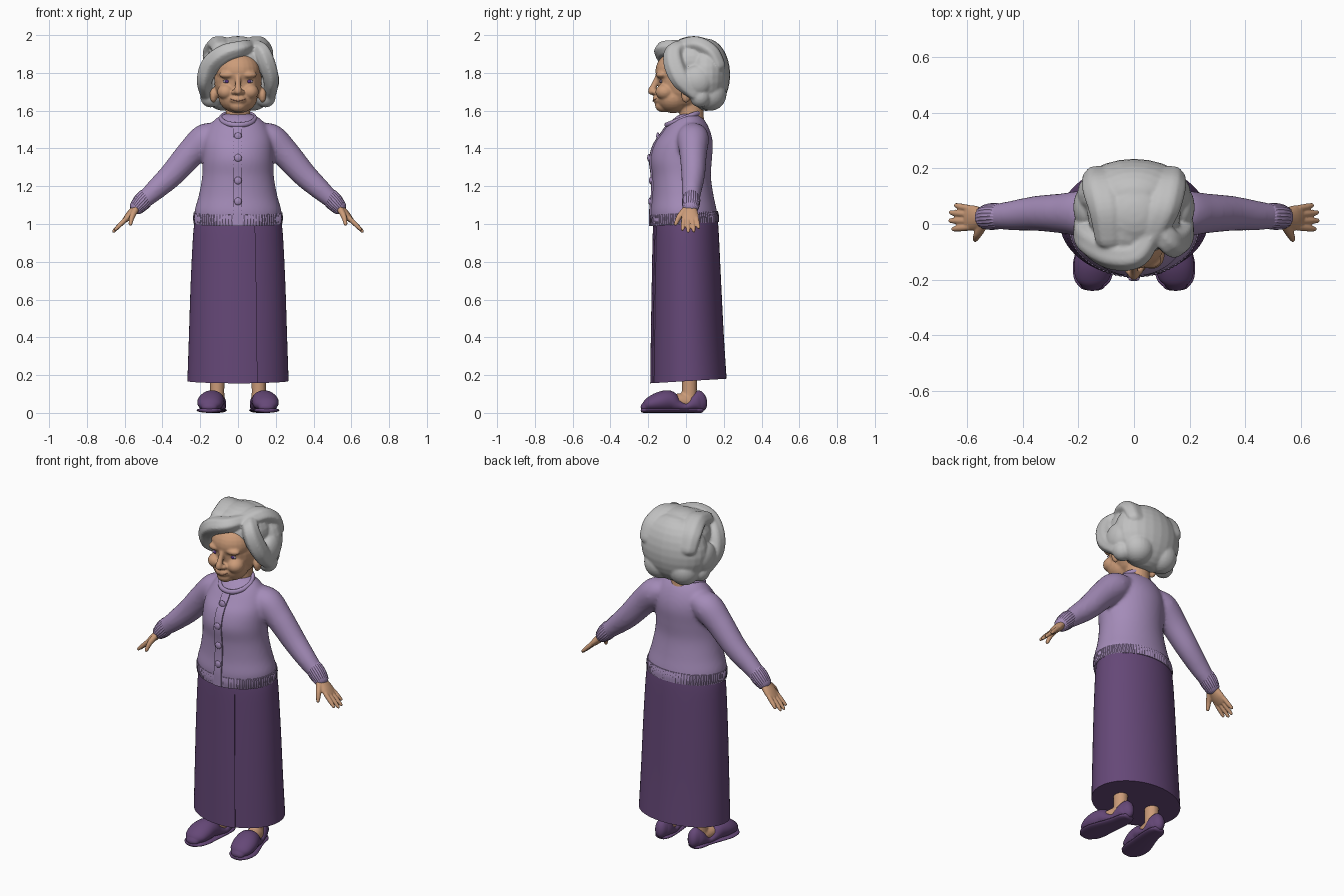
import bpy, bmesh, math
from mathutils import Vector, Matrix
from mathutils.bvhtree import BVHTree

if "Cube" in bpy.data.objects:
    bpy.data.objects.remove(bpy.data.objects["Cube"], do_unlink=True)


def material(name, red, green, blue):
    mat = bpy.data.materials.new(name)
    mat.use_nodes = True
    mat.diffuse_color = (red, green, blue, 1)
    shader = next(n for n in mat.node_tree.nodes if n.type == "BSDF_PRINCIPLED")
    shader.inputs["Base Color"].default_value = (red, green, blue, 1)
    shader.inputs["Roughness"].default_value = 0.7
    return mat


SKIN = material("warm skin", 0.6, 0.33, 0.19)
LIPS = material("lip brown", 0.4, 0.19, 0.12)
HAIR = material("silver hair", 0.53, 0.53, 0.53)
LILAC = material("lilac knit", 0.37, 0.26, 0.48)
PURPLE = material("dark purple cloth", 0.13, 0.064, 0.185)
EYE = material("pale eye", 0.55, 0.45, 0.58)
IRIS = material("violet iris", 0.1, 0.04, 0.25)


def spline(points, steps=6):
    """Catmull-Rom interpolation of tuples of any length."""
    out, last = [], len(points) - 1
    for i in range(last):
        four = points[max(i - 1, 0)], points[i], points[i + 1], points[min(i + 2, last)]
        for k in range(steps):
            t = k / steps
            out.append([(2*q + (r-p)*t + (2*p - 5*q + 4*r - s)*t*t + (3*q - p - 3*r + s)*t**3) / 2
                        for p, q, r, s in zip(*four)])
    return out + [list(points[-1])]


def skin_rows(bm, rows, closed=True):
    """Bridge rows of points with quads; closed rows are capped too."""
    grid = [[bm.verts.new(co) for co in row] for row in rows]
    n = len(rows[0])
    for low, high in zip(grid, grid[1:]):
        for i in range(n if closed else n - 1):
            j = (i + 1) % n
            bm.faces.new((low[i], low[j], high[j], high[i]))
    if closed:
        bm.faces.new(grid[0][::-1])
        bm.faces.new(grid[-1])


def tube(bm, points, ref=(0, 1, 0), n=20, wave=0, waves=6):
    """Round-ended tube through (x, y, z, half width along ref, half height)."""
    path = spline(points)
    spots = [Vector(p[:3]) for p in path]
    rows = []

    def ring(index, slide=0, scale=1):
        a, b = spots[max(index - 1, 0)], spots[min(index + 1, len(spots) - 1)]
        along = (b - a).normalized()
        side = Vector(ref)
        side = (side - along * side.dot(along)).normalized()
        up = along.cross(side)
        w, h = path[index][3:]
        centre = spots[index] + along * slide * min(w, h)
        row = []
        for k in range(n):
            ang = math.tau * k / n
            grow = scale * (1 + wave * math.cos(waves * ang))
            row.append(centre + side * w * grow * math.cos(ang) + up * h * grow * math.sin(ang))
        rows.append(row)

    tilts = [math.radians(d) for d in (80, 55, 30)]
    for t in tilts:
        ring(0, -math.sin(t), math.cos(t))
    for i in range(len(path)):
        ring(i)
    for t in reversed(tilts):
        ring(len(path) - 1, math.sin(t), math.cos(t))
    skin_rows(bm, rows)


def outline(ring, ang, slope, push=0):
    z, half, front, back = ring
    y = (front + back) / 2 + ((back - front) / 2 + push) * math.sin(ang)
    return ((half + push) * math.cos(ang), y, z + slope * y)


def loft(bm, rings, n=64, slope=0.06, rib=0):
    """Stack of oval rings given as (z, half width, front y, back y)."""
    skin_rows(bm, [[outline(r, math.tau * k / n, slope, rib * (k % 2)) for k in range(n)]
                   for r in spline(rings)])


def blob(bm, centre, radii):
    matrix = Matrix.Translation(centre) @ Matrix.Diagonal((*radii, 1))
    bmesh.ops.create_uvsphere(bm, u_segments=24, v_segments=14, radius=1, matrix=matrix)


def finish(name, bm, mat, voxel=0, relax=4):
    bmesh.ops.recalc_face_normals(bm, faces=bm.faces)
    mesh = bpy.data.meshes.new(name)
    bm.to_mesh(mesh)
    bm.free()
    mesh.materials.append(mat)
    obj = bpy.data.objects.new(name, mesh)
    bpy.context.collection.objects.link(obj)
    for other in bpy.context.selected_objects:
        other.select_set(False)
    obj.select_set(True)
    bpy.context.view_layer.objects.active = obj
    bpy.ops.object.shade_smooth_by_angle(angle=math.radians(40))
    if voxel:
        remesh = obj.modifiers.new("Fuse", "REMESH")
        remesh.mode, remesh.voxel_size, remesh.use_smooth_shade = "VOXEL", voxel, True
        smooth = obj.modifiers.new("Relax", "SMOOTH")
        smooth.factor, smooth.iterations = 0.5, relax
    return obj


def flip(points, s):
    return [(s * p[0], *p[1:]) for p in points]


def surface(obj):
    """Return a probe giving the front y of an object at x, z."""
    tree = BVHTree.FromObject(obj, bpy.context.evaluated_depsgraph_get())

    def probe(x, z):
        spot = tree.ray_cast(Vector((x, -1, z)), Vector((0, 1, 0)))[0]
        return spot.y if spot else -0.15
    return probe


# Long skirt with an overlapping wrap panel
skirt = [(1.03, .225, -.165, .165), (.95, .237, -.17, .173), (.7, .25, -.175, .185),
         (.4, .26, -.18, .2), (.168, .268, -.183, .215)]
bm = bmesh.new()
loft(bm, skirt)
finish("skirt", bm, PURPLE)
bm = bmesh.new()
rows = []
for r in spline(skirt):
    row = [outline(r, math.radians(-68), 0.06, -0.006)]
    for k in range(25):
        row.append(outline(r, math.radians(-68 - 112 * k / 24), 0.06, 0.008 * (1 - k / 24)))
    rows.append(row)
skin_rows(bm, rows, closed=False)
finish("skirt_wrap_panel", bm, PURPLE)

# Cardigan body fused with both sleeves
bm = bmesh.new()
loft(bm, [(1.02, .228, -.185, .17), (1.07, .23, -.187, .163), (1.15, .208, -.178, .146),
          (1.25, .19, -.178, .132), (1.34, .187, -.188, .137), (1.42, .185, -.168, .142),
          (1.48, .172, -.128, .132), (1.535, .14, -.088, .108), (1.57, .1, -.05, .08),
          (1.585, .06, -.02, .06)], slope=0)
sleeve = [(.1, .035, 1.485, .07, .055), (.17, .037, 1.45, .085, .083), (.25, .038, 1.375, .073, .076),
          (.35, .038, 1.262, .063, .066), (.44, .03, 1.178, .053, .055), (.51, .027, 1.115, .043, .043)]
for s in (1, -1):
    tube(bm, flip(sleeve, s))
cardigan = finish("cardigan", bm, LILAC, voxel=0.011, relax=5)
chest = surface(cardigan)

# Ribbed hem, cuffs and neckband
bm = bmesh.new()
loft(bm, [(1.0, .231, -.187, .172), (1.03, .235, -.19, .172), (1.06, .232, -.187, .165)],
     n=180, rib=0.003)
finish("cardigan_hem", bm, LILAC)
for side, s in (("left", 1), ("right", -1)):
    bm = bmesh.new()
    tube(bm, flip([(.488, .028, 1.14, .046, .047), (.51, .027, 1.116, .047, .047),
                   (.53, .025, 1.094, .044, .042)], s), n=96, wave=0.025, waves=24)
    finish(side + "_cuff", bm, LILAC)
bm = bmesh.new()
rows = []
for k in range(49):
    a = math.tau * k / 48
    y = -0.014 + 0.088 * math.sin(a)
    rows.append((0.09 * math.cos(a), y, 1.563 + 0.38 * y, 0.014, 0.012))
tube(bm, rows[::4], ref=(0, 0, 1), n=12)
finish("neckband", bm, LILAC)

# Button placket following the chest
bm = bmesh.new()
rows = []
for k in range(27):
    z = 0.99 + 0.53 * k / 26
    rows.append([(x, chest(x, max(z, 1.06)) - lift, z) for x, lift in
                 ((-.026, -.006), (-.026, .008), (0, .009), (.022, .008), (.022, -.006))])
skin_rows(bm, rows, closed=False)
finish("button_placket", bm, LILAC)
bm = bmesh.new()
for z in (1.12, 1.23, 1.35, 1.465):
    blob(bm, (0, chest(0, z) - 0.01, z), (.02, .009, .02))
finish("buttons", bm, LILAC)

# Hands with four fingers and a thumb
for side, s in (("left", 1), ("right", -1)):
    bm = bmesh.new()
    tube(bm, flip([(.515, .025, 1.11, .03, .024), (.545, .023, 1.077, .036, .024),
                   (.575, .022, 1.045, .045, .021), (.597, .022, 1.022, .044, .015)], s))
    for root, tip, reach in ((.056, .067, .04), (.034, .041, .058), (.01, .012, .06), (-.012, -.018, .05)):
        tube(bm, flip([(.59, root, 1.03, .012, .013), (.6 + reach / 2, (root + tip) / 2, 1.02 - reach / 2, .012, .012),
                       (.598 + reach, tip, 1.022 - reach, .009, .009)], s), n=12)
    tube(bm, flip([(.54, .0, 1.08, .018, .018), (.56, -.035, 1.04, .015, .015),
                   (.57, -.055, 1.0, .01, .01)], s), ref=(1, 0, 0), n=12)
    finish(side + "_hand", bm, SKIN, voxel=0.004, relax=3)

# Legs, feet and slip-on shoes
last = [(.108, .075, .115, .036), (.11, .05, .1, .047), (.115, .0, .052, .052), (.125, -.05, .075, .058),
        (.135, -.09, .112, .064), (.145, -.14, .105, .07), (.15, -.19, .078, .062), (.151, -.215, .05, .042)]
for side, s in (("left", 1), ("right", -1)):
    bm = bmesh.new()
    tube(bm, flip([(.11, .02, .4, .045, .045), (.11, .018, .14, .04, .038), (.11, .018, .05, .04, .04)], s))
    tube(bm, flip([(.11, .03, .055, .042, .04), (.122, -.03, .062, .044, .042),
                   (.135, -.09, .055, .045, .035)], s), ref=(1, 0, 0))
    finish(side + "_leg", bm, SKIN, voxel=0.007, relax=3)
    bm = bmesh.new()
    tube(bm, flip([(x, y, h / 2 + .006, w, h / 2) for x, y, h, w in last], s), ref=(1, 0, 0), n=28)
    finish(side + "_shoe", bm, PURPLE)
    bm = bmesh.new()
    tube(bm, flip([(x, y * 1.05, .014, w * 1.06, .014) for x, y, h, w in last], s), ref=(1, 0, 0), n=28)
    finish(side + "_sole", bm, PURPLE)

# Head and neck sculpted from fused blobs
bm = bmesh.new()
tube(bm, [(0, .035, 1.5, .08, .07), (0, .03, 1.57, .066, .064), (0, .03, 1.66, .068, .068)], ref=(1, 0, 0))
blob(bm, (0, -.01, 1.765), (.126, .14, .165))
blob(bm, (0, -.055, 1.81), (.116, .107, .1))
blob(bm, (0, -.068, 1.67), (.103, .092, .083))
blob(bm, (0, -.12, 1.628), (.046, .044, .037))
blob(bm, (0, -.145, 1.66), (.045, .032, .026))
tube(bm, [(0, -.148, 1.785, .014, .014), (0, -.166, 1.74, .015, .016), (0, -.18, 1.71, .02, .02)], ref=(1, 0, 0))
blob(bm, (0, -.177, 1.702), (.022, .025, .019))
for s in (1, -1):
    blob(bm, (s * .02, -.162, 1.698), (.016, .018, .014))
    blob(bm, (s * .064, -.112, 1.7), (.046, .05, .042))
    blob(bm, (s * .055, -.13, 1.79), (.045, .03, .02))
    blob(bm, (s * .13, .0, 1.682), (.02, .026, .04))
head = finish("head", bm, SKIN, voxel=0.006, relax=4)
face = surface(head)

# Eyes and mouth
for side, s in (("left", 1), ("right", -1)):
    y = face(s * .06, 1.755)
    bm = bmesh.new()
    blob(bm, (s * .06, y, 1.755), (.02, .006, .009))
    finish(side + "_eye", bm, EYE)
    bm = bmesh.new()
    blob(bm, (s * .059, y - .003, 1.755), (.01, .006, .009))
    finish(side + "_iris", bm, IRIS)
bm = bmesh.new()
smile = []
for k in range(-4, 5):
    x = k * 0.0095
    z = 1.652 + 7 * x * x
    smile.append((x, face(x, z), z, .003, .003))
tube(bm, smile, n=8)
finish("mouth", bm, LIPS)

# Hair: full back, crown, side-parted swoops and curls
bm = bmesh.new()
blob(bm, (0, .107, 1.79), (.205, .127, .192))
blob(bm, (0, .04, 1.86), (.168, .155, .135))
for x in (-.1, -.01, .1):
    tube(bm, [(x * .7 - .02, -.05, 1.93, .05, .04), (x, .05, 1.95, .06, .045),
              (x * 1.2, .13, 1.91, .065, .045), (x * 1.3, .17, 1.84, .055, .04)],
         ref=(1, 0, 0), wave=0.04)
tube(bm, [(.065, -.03, 1.94, .035, .035), (.01, -.105, 1.928, .05, .042), (-.075, -.108, 1.9, .055, .05),
          (-.145, -.065, 1.84, .058, .053), (-.177, -.025, 1.76, .052, .042), (-.168, .045, 1.69, .035, .035)],
     wave=0.05)
tube(bm, [(.09, .0, 1.94, .035, .035), (.125, -.06, 1.915, .048, .043), (.152, -.062, 1.85, .055, .047),
          (.175, -.025, 1.765, .052, .042), (.168, .045, 1.69, .035, .035)], wave=0.05)
for s in (1, -1):
    blob(bm, (s * .17, .06, 1.76), (.048, .08, .08))
    blob(bm, (s * .145, .075, 1.675), (.055, .055, .058))
    blob(bm, (s * .08, .13, 1.69), (.09, .085, .09))
finish("hair", bm, HAIR, voxel=0.007, relax=3)
